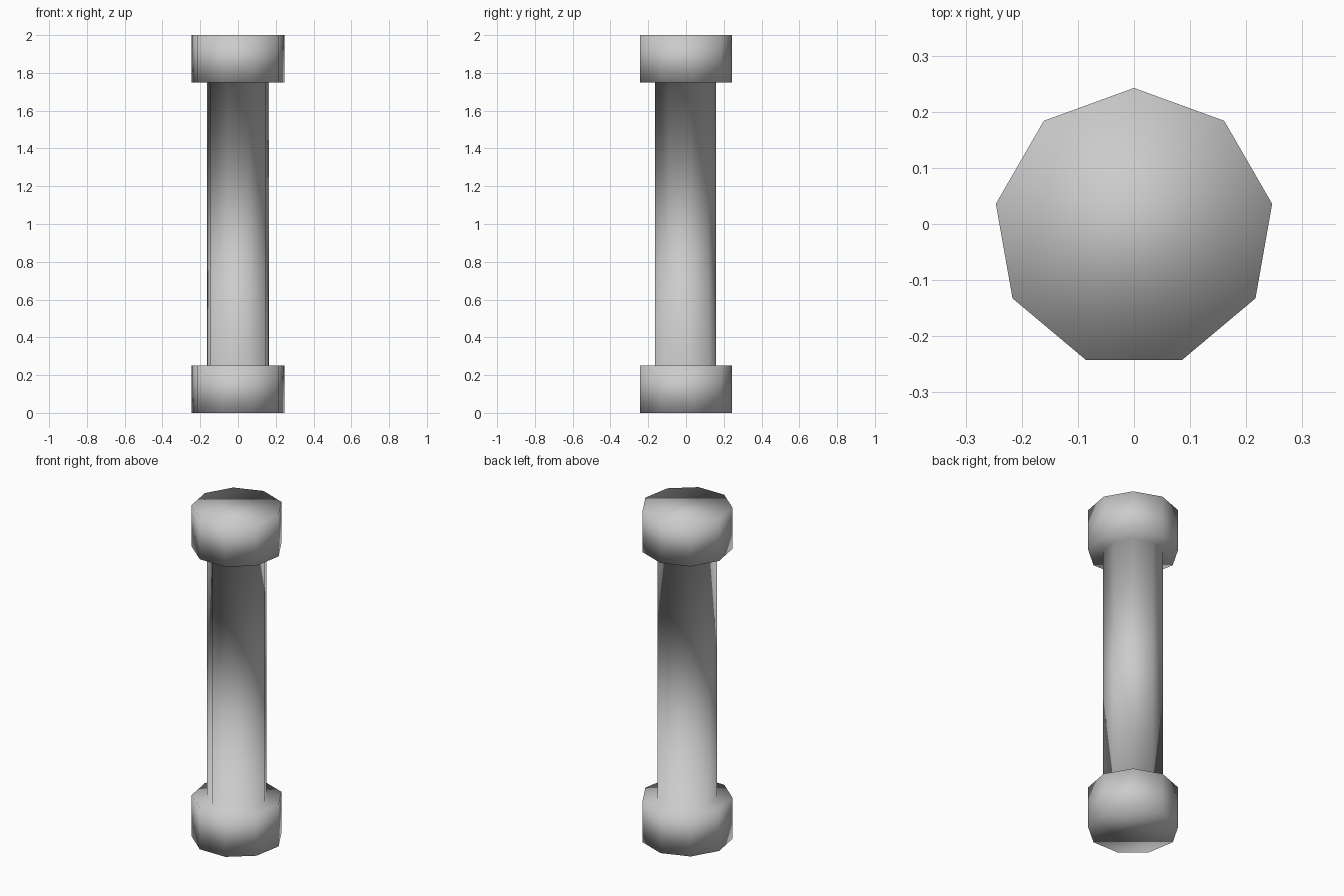
import bpy, bmesh, math

if "Cube" in bpy.data.objects:
    bpy.data.objects.remove(bpy.data.objects["Cube"])

SIDES = 9
CAP_R, SHAFT_R = 0.25, 0.1667
Y_OFFSET = -0.0075  # centres the odd-sided outline on y = 0

# radius / height steps: base block, shaft, top block
PROFILE = [(CAP_R, 0.0), (CAP_R, 0.25), (SHAFT_R, 0.25),
           (SHAFT_R, 1.75), (CAP_R, 1.75), (CAP_R, 2.0)]


def ring(bm, radius, z):
    """Nonagon with one corner pointing to the back."""
    angles = [math.pi / 2 + math.tau * i / SIDES for i in range(SIDES)]
    return [bm.verts.new((radius * math.cos(a), radius * math.sin(a) + Y_OFFSET, z))
            for a in angles]


bm = bmesh.new()
rings = [ring(bm, r, z) for r, z in PROFILE]

# side walls and ledges
for low, high in zip(rings, rings[1:]):
    for i in range(SIDES):
        j = (i + 1) % SIDES
        bm.faces.new((low[i], low[j], high[j], high[i]))

# bottom and top
bm.faces.new(rings[0][::-1])
bm.faces.new(rings[-1])

# one continuous smooth surface
for f in bm.faces:
    f.smooth = True
bmesh.ops.recalc_face_normals(bm, faces=bm.faces)

mesh = bpy.data.meshes.new("pillar")
bm.to_mesh(mesh)
bm.free()
pillar = bpy.data.objects.new("pillar", mesh)
bpy.context.collection.objects.link(pillar)
